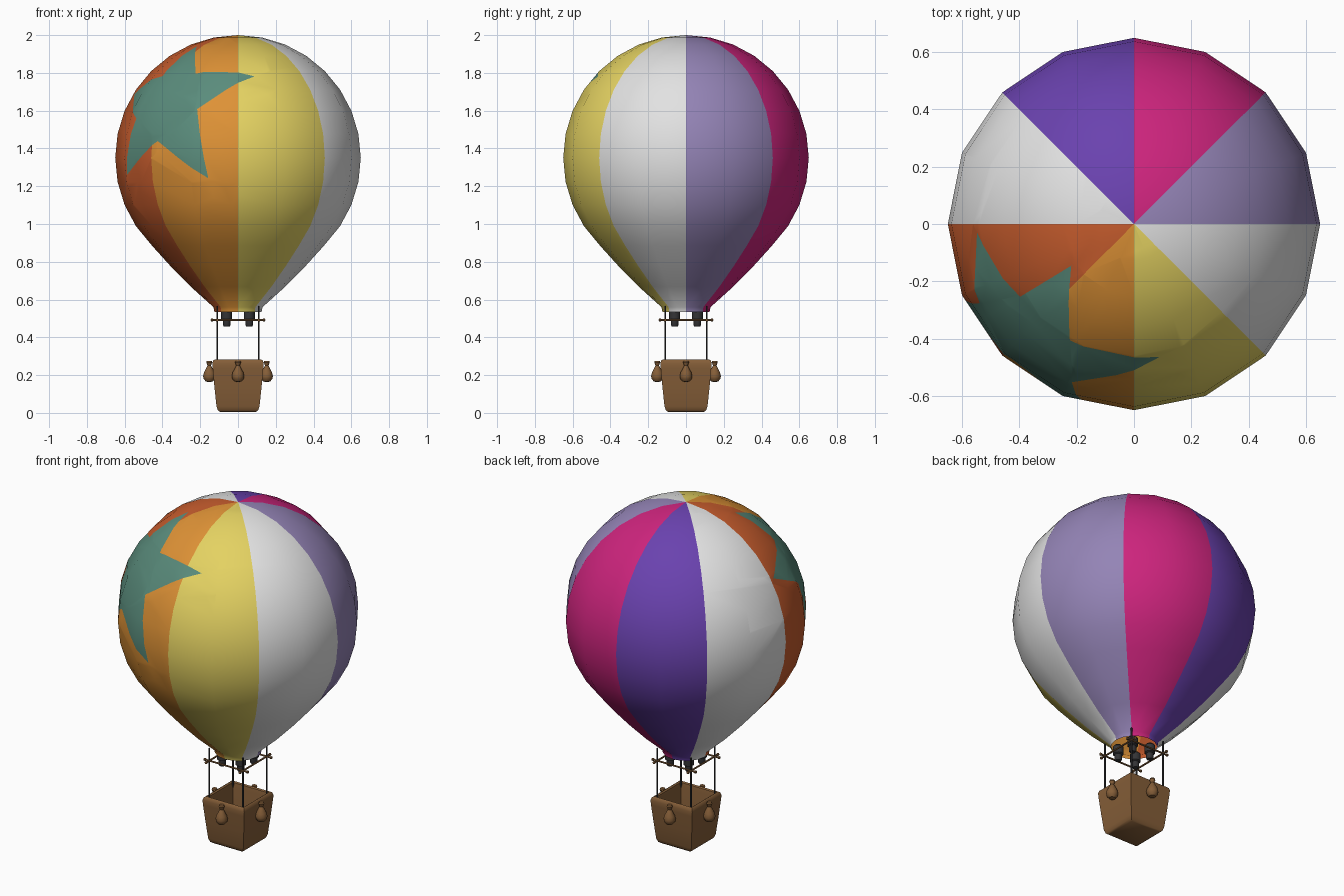
import bpy, bmesh, math
from mathutils import Vector

if "Cube" in bpy.data.objects:
    bpy.data.objects.remove(bpy.data.objects["Cube"])


def material(name, rgb):
    lin = [((c / 255 + 0.055) / 1.055) ** 2.4 for c in rgb]
    m = bpy.data.materials.new(name)
    m.diffuse_color = (*lin, 1)
    m.use_nodes = True
    m.node_tree.nodes["Principled BSDF"].inputs["Base Color"].default_value = m.diffuse_color
    return m


lilac = material("lilac", (148, 132, 182))
magenta = material("magenta", (205, 36, 125))
purple = material("purple", (106, 66, 175))
white = material("white", (226, 226, 226))
rust = material("rust_orange", (198, 92, 45))
amber = material("amber", (222, 146, 54))
yellow = material("yellow", (228, 210, 98))
teal = material("teal", (90, 140, 124))
brown = material("wicker_brown", (133, 94, 56))
dark = material("dark_metal", (52, 52, 54))


def lathe(bm, profile, segs, offset=0.0):
    """Spin (radius, height) points round z; radius 0 closes to a pole."""
    rings = []
    for r, z in profile:
        if r == 0:
            rings.append([bm.verts.new((0, 0, z))] * segs)
        else:
            angles = [offset + 2 * math.pi * i / segs for i in range(segs)]
            rings.append([bm.verts.new((r * math.cos(a), r * math.sin(a), z)) for a in angles])
    for lo, hi in zip(rings, rings[1:]):
        for i in range(segs):
            j = (i + 1) % segs
            bm.faces.new(list(dict.fromkeys((lo[i], lo[j], hi[j], hi[i]))))


def finish(bm, name, mats, loc=(0, 0, 0), rot=(0, 0, 0)):
    bmesh.ops.recalc_face_normals(bm, faces=bm.faces)
    me = bpy.data.meshes.new(name)
    bm.to_mesh(me)
    bm.free()
    for m in mats:
        me.materials.append(m)
    ob = bpy.data.objects.new(name, me)
    ob.location, ob.rotation_euler = loc, rot
    bpy.context.collection.objects.link(ob)
    return ob


def turned(name, profile, segs, mat, loc=(0, 0, 0), rot=(0, 0, 0), offset=0.0):
    bm = bmesh.new()
    lathe(bm, profile, segs, offset)
    return finish(bm, name, [mat], loc, rot)


# Envelope: ball on top, tapering to an open mouth
R, CZ = 0.65, 1.35
profile = [(0.125, 0.535), (0.13, 0.56), (0.25, 0.668), (0.36, 0.78), (0.455, 0.885)]
for k in range(-3, 8):
    a = math.radians(11.25 * k)
    profile.append((R * math.cos(a), CZ + R * math.sin(a)))
profile.append((0, CZ + R))
bm = bmesh.new()
lathe(bm, profile, 16)

# Star outline as directions from the ball centre, tips and notches in turn
star = [Vector(p) for p in (
    (-.22, -.146, .593), (-.226, -.41, .45), (.09, -.474, .44), (-.217, -.555, .26),
    (-.16, -.62, -.11), (-.43, -.479, .09), (-.59, -.255, -.09), (-.545, -.28, .21),
    (-.555, -.03, .34), (-.404, -.258, .44))]
centre = Vector((0, 0, CZ))
axis = sum(star, Vector()).normalized()
side = axis.cross(Vector((0, 0, 1))).normalized()
up = side.cross(axis)


def flat(p):
    return p.dot(side) / p.dot(axis), p.dot(up) / p.dot(axis)


outline = [flat(p) for p in star]


def in_star(p):
    if p.dot(axis) < 0.1:
        return False
    x, y = flat(p)
    inside = False
    for (x1, y1), (x2, y2) in zip(outline, outline[1:] + outline[:1]):
        if (y1 > y) != (y2 > y) and x < x1 + (y - y1) * (x2 - x1) / (y2 - y1):
            inside = not inside
    return inside


# Cut the star's edges into the nearby panels
for p, q in zip(star, star[1:] + star[:1]):
    faces = [f for f in bm.faces
             if (f.calc_center_median() - centre).normalized().dot(axis) > 0.5]
    geom = faces + list({e for f in faces for e in f.edges}) + list({v for f in faces for v in f.verts})
    bmesh.ops.bisect_plane(bm, geom=geom, dist=1e-5, plane_co=centre, plane_no=p.cross(q).normalized())

# Eight coloured gores by direction, star faces on top
for f in bm.faces:
    c = f.calc_center_median()
    f.material_index = int(math.degrees(math.atan2(c.y, c.x)) % 360 // 45)
    if in_star(c - centre):
        f.material_index = 8
finish(bm, "envelope", [lilac, magenta, purple, white, rust, amber, yellow, white, teal])

# Basket: hollow square loft with rounded rim and base
s = math.sqrt(2)
basket = [(0, 0.004), (0.095, 0.005), (0.107, 0.014), (0.114, 0.035), (0.125, 0.14), (0.134, 0.235),
          (0.136, 0.262), (0.131, 0.277), (0.122, 0.283), (0.114, 0.277), (0.110, 0.255), (0.095, 0.03), (0, 0.03)]
turned("basket", [(r * s, z) for r, z in basket], 4, brown, offset=math.pi / 4)

# Sandbags, one on each side
bag = [(0, 0.163), (0.018, 0.166), (0.03, 0.18), (0.033, 0.195), (0.028, 0.215), (0.015, 0.24),
       (0.009, 0.25), (0.016, 0.268), (0.013, 0.276), (0, 0.273)]
for i in range(4):
    a = i * math.pi / 2
    turned(f"sandbag_{i + 1}", bag, 12, brown, (0.152 * math.cos(a), 0.152 * math.sin(a), 0))

# Corner posts and burners
post = [(0, 0.25), (0.005, 0.25), (0.005, 0.565), (0, 0.565)]
burner = [(0, 0.458), (0.016, 0.458), (0.02, 0.465), (0.02, 0.492), (0.029, 0.497), (0.029, 0.54),
          (0.02, 0.55), (0, 0.55)]
n = 0
for sx in (-1, 1):
    for sy in (-1, 1):
        n += 1
        turned(f"post_{n}", post, 8, dark, (0.11 * sx, 0.11 * sy, 0))
        turned(f"burner_{n}", burner, 12, dark, (0.06 * sx, 0.06 * sy, 0))

# Square frame of crossing rods with knobbed ends
half = [(0, 0.145), (0.008, 0.143), (0.008, 0.134), (0.005, 0.131)]
rod = [(r, -z) for r, z in half] + half[::-1]
for i, d in enumerate((-0.11, 0.11)):
    turned(f"frame_rod_x{i + 1}", rod, 8, brown, (0, d, 0.491), (0, math.pi / 2, 0))
    turned(f"frame_rod_y{i + 1}", rod, 8, brown, (d, 0, 0.491), (math.pi / 2, 0, 0))

# Smooth shading with sharp corners kept
bpy.ops.object.select_all(action='SELECT')
bpy.context.view_layer.objects.active = bpy.data.objects["envelope"]
bpy.ops.object.shade_smooth_by_angle(angle=math.radians(40))
